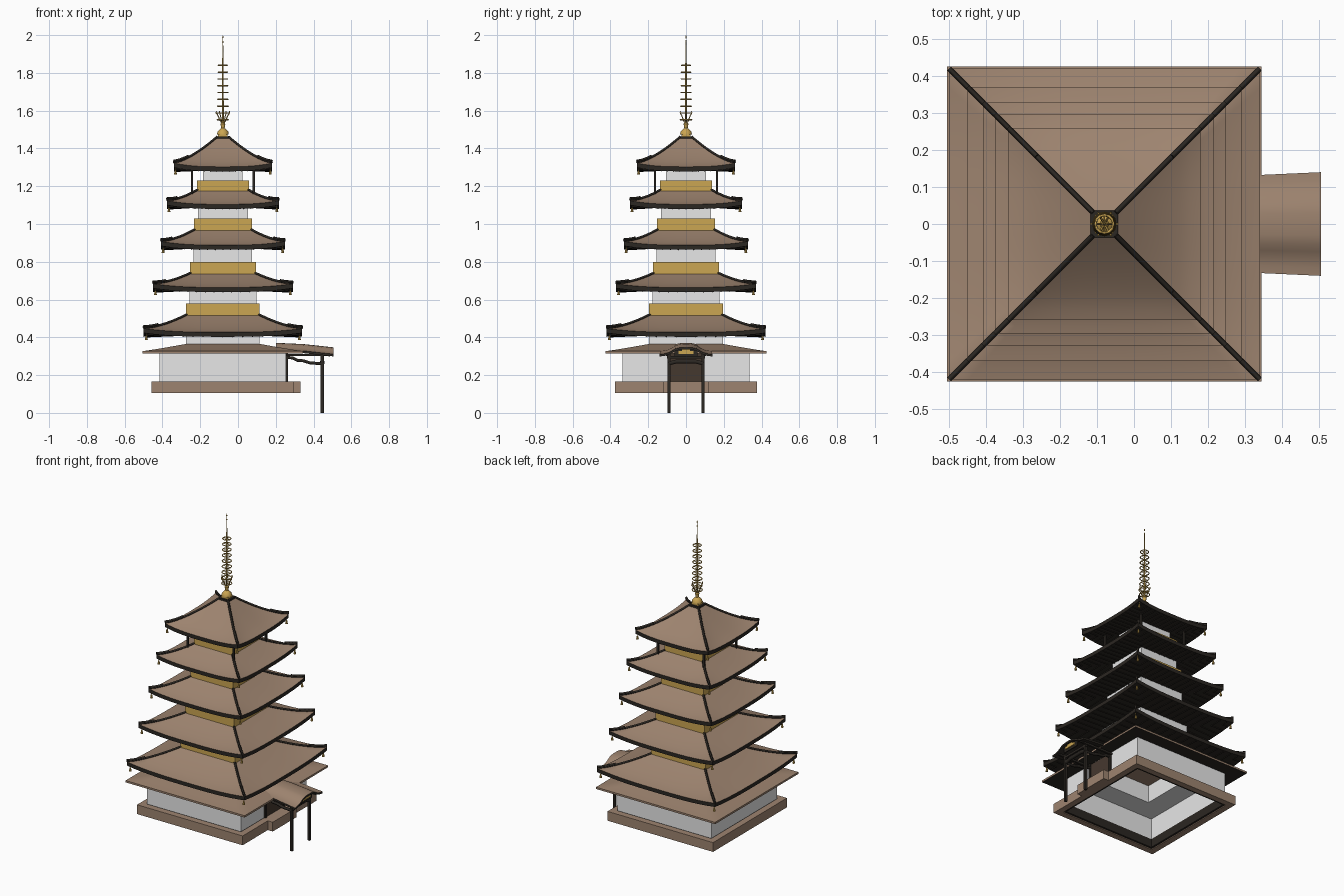
import bpy, bmesh, math
from mathutils import Vector

if "Cube" in bpy.data.objects:
    bpy.data.objects.remove(bpy.data.objects["Cube"])

CX = -0.08  # tower axis


def mat(name, r, g, b):
    m = bpy.data.materials.new(name)
    m.diffuse_color = (r, g, b, 1)
    m.use_nodes = True
    m.node_tree.nodes["Principled BSDF"].inputs["Base Color"].default_value = m.diffuse_color
    return m


BROWN = mat("roof_brown", 0.34, 0.23, 0.16)
WHITE = mat("plaster_white", 0.8, 0.8, 0.8)
GOLD = mat("gold", 0.6, 0.38, 0.085)
DARK = mat("dark_timber", 0.024, 0.02, 0.016)
DOOR = mat("door_brown", 0.06, 0.04, 0.028)


def finish(name, bm, mats, smooth=None):
    bmesh.ops.recalc_face_normals(bm, faces=bm.faces)
    me = bpy.data.meshes.new(name)
    bm.to_mesh(me)
    bm.free()
    for m in mats:
        me.materials.append(m)
    ob = bpy.data.objects.new(name, me)
    bpy.context.collection.objects.link(ob)
    if smooth:
        bpy.ops.object.select_all(action='DESELECT')
        ob.select_set(True)
        bpy.context.view_layer.objects.active = ob
        bpy.ops.object.shade_smooth_by_angle(angle=math.radians(smooth))
    return ob


def box(name, lo, hi, m):
    bm = bmesh.new()
    bmesh.ops.create_cube(bm, size=1)
    for v in bm.verts:
        v.co = [(a + b) / 2 + c * (b - a) for a, b, c in zip(lo, hi, v.co)]
    return finish(name, bm, [m])


def square(name, h, z0, z1, m):
    return box(name, (CX - h, -h, z0), (CX + h, h, z1), m)


def square_ring(name, ho, hi, z0, z1, m):
    bm = bmesh.new()
    loops = [[bm.verts.new((CX + sx * h, sy * h, z)) for sx, sy in ((-1, -1), (1, -1), (1, 1), (-1, 1))]
             for h, z in ((ho, z0), (ho, z1), (hi, z1), (hi, z0))]
    for k in range(4):
        a, b = loops[k], loops[(k + 1) % 4]
        for i in range(4):
            bm.faces.new((a[i], a[(i + 1) % 4], b[(i + 1) % 4], b[i]))
    return finish(name, bm, [m])


def bars(name, paths, r, m, res=0):
    cu = bpy.data.curves.new(name, 'CURVE')
    cu.dimensions = '3D'
    cu.bevel_depth, cu.bevel_resolution, cu.use_fill_caps = r, res, True
    for path in paths:
        sp = cu.splines.new('POLY')
        sp.points.add(len(path) - 1)
        for p, c in zip(sp.points, path):
            p.co = (*c, 1)
    cu.materials.append(m)
    ob = bpy.data.objects.new(name, cu)
    bpy.context.collection.objects.link(ob)
    return ob


def lathe(name, profile, n, m, smooth=None):
    bm = bmesh.new()
    rings = [[bm.verts.new((CX + r * math.cos(2 * math.pi * i / n), r * math.sin(2 * math.pi * i / n), z))
              for i in range(n)] for r, z in profile]
    for a, b in zip(rings, rings[1:]):
        for i in range(n):
            bm.faces.new((a[i], a[(i + 1) % n], b[(i + 1) % n], b[i]))
    bm.faces.new(rings[0])
    bm.faces.new(rings[-1])
    return finish(name, bm, [m], smooth)


def turn(x, y, q):
    for _ in range(q):
        x, y = -y, x
    return CX + x, y


def roof(name, ro, ri, zt, ze, lift, th, power, trim=True):
    def rise(t, s):
        return lift * abs(s) ** 3 * t * t

    def top(t, s):
        return ze + (zt - ze) * (1 - t) ** power + rise(t, s)

    def under(t, s):
        return ze - th + 0.01 * (1 - t) + rise(t, s)

    NT, NS = 8, 16
    bm = bmesh.new()
    for q in range(4):
        grids = []
        for f in (top, under):
            grids.append([[bm.verts.new((*turn((ri + (ro - ri) * i / NT) * (2 * j / NS - 1),
                          -(ri + (ro - ri) * i / NT), q), f(i / NT, 2 * j / NS - 1)))
                          for j in range(NS + 1)] for i in range(NT + 1)])
        for k, g in enumerate(grids):
            for i in range(NT):
                for j in range(NS):
                    bm.faces.new((g[i][j], g[i][j + 1], g[i + 1][j + 1], g[i + 1][j])).material_index = k
        # eave edge
        a, b = grids[0][-1], grids[1][-1]
        for j in range(NS):
            bm.faces.new((a[j], a[j + 1], b[j + 1], b[j])).material_index = 1 if trim else 0
    bmesh.ops.remove_doubles(bm, verts=bm.verts, dist=1e-5)
    finish(name, bm, [BROWN, DARK], 30)
    if not trim:
        return
    # hip ridges, with a raised outer part
    hips, ends, rafters, hangers = [], [], [], []
    for q in range(4):
        pts = []
        for i in range(13):
            t = i / 12
            h = ri + (ro - ri) * t
            pts.append((*turn(h, -h, q), top(t, 1) + 0.004))
        hips.append(pts)
        ends.append([(x, y, z + 0.007) for x, y, z in pts[8:]])
        for j in range(-7, 8):
            s = j / 8
            a = max(ri, ro * 0.45, abs(s) * ro)
            t = (a - ri) / (ro - ri)
            rafters.append([(*turn(s * ro, -a, q), under(t, s)),
                            (*turn(s * ro, -ro * 0.97, q), under(0.96, s))])
        # wind bell under each corner
        x, y = turn(ro * 0.965, -ro * 0.965, q)
        zb = under(1, 1)
        hangers.append([(x, y, zb + 0.005), (x, y, zb - 0.02)])
        bm = bmesh.new()
        bmesh.ops.create_cone(bm, cap_ends=True, segments=8, radius1=0.008, radius2=0.004, depth=0.022)
        bmesh.ops.translate(bm, verts=bm.verts, vec=(x, y, zb - 0.026))
        finish(name + "_bell", bm, [GOLD])
    bars(name + "_hip_ridges", hips, 0.007, DARK)
    bars(name + "_hip_ends", ends, 0.007, DARK)
    bars(name + "_rafters", rafters, 0.004, DARK)
    bars(name + "_bell_hangers", hangers, 0.0015, GOLD)


# base plinth with a step at the porch
square_ring("base_plinth", 0.377, 0.338, 0.105, 0.165, BROWN)
square_ring("base_inner_rim", 0.338, 0.325, 0.11, 0.165, DARK)
box("base_step", (0.29, -0.12, 0.105), (0.332, 0.12, 0.165), BROWN)

# ground storey
square_ring("ground_wall", 0.335, 0.325, 0.16, 0.325, WHITE)
square_ring("ground_ceiling", 0.33, 0.19, 0.3, 0.306, WHITE)
roof("skirt_roof", 0.425, 0.19, 0.366, 0.327, 0, 0.012, 1.1, trim=False)
square_ring("lower_wall", 0.195, 0.187, 0.3, 0.42, WHITE)
square("lower_ceiling", 0.187, 0.412, 0.418, BROWN)

# main roofs: outer half width, inner half width, top z, eave z
ROOFS = [(0.42, 0.19, 0.517, 0.427), (0.37, 0.17, 0.737, 0.664), (0.328, 0.15, 0.967, 0.888),
         (0.296, 0.135, 1.177, 1.104), (0.26, 0.03, 1.458, 1.303)]
for i, (ro, ri, zt, ze) in enumerate(ROOFS):
    roof(f"roof_{i + 1}", ro, ri, zt, ze, 0.02, 0.024, 1.3)

# upper storeys: gold balcony band and white wall
BANDS = [(0.195, 0.515, 0.58, 0.177, 0.655), (0.175, 0.735, 0.8, 0.155, 0.88),
         (0.153, 0.965, 1.03, 0.132, 1.095), (0.138, 1.175, 1.23, 0.105, 1.296)]
for i, (h, z0, z1, hw, zw) in enumerate(BANDS):
    square(f"balcony_{i + 2}", h, z0 - 0.02, z1, GOLD)
    square(f"wall_{i + 2}", hw, z1 - 0.01, zw, WHITE)
for sx in (-1, 1):
    for sy in (-1, 1):
        x, y = CX + sx * 0.164, sy * 0.164
        box("top_storey_post", (x - 0.006, y - 0.006, 1.15), (x + 0.006, y + 0.006, 1.292), DARK)

# spire
square("spire_base", 0.037, 1.44, 1.463, DARK)
square("spire_box", 0.025, 1.46, 1.475, GOLD)
lathe("spire_bowl", [(0.031, 1.475), (0.029, 1.488), (0.018, 1.5), (0.009, 1.507), (0.013, 1.53), (0.005, 1.54)],
      12, GOLD, 40)
lathe("spire_rod", [(0.005, 1.5), (0.004, 1.85), (0.002, 1.94), (0.001, 1.99)], 8, GOLD, 40)
lathe("spire_lower_jewel", [(0.001, 1.956), (0.004, 1.963), (0.001, 1.972)], 8, GOLD)
lathe("spire_top_jewel", [(0.001, 1.982), (0.004, 1.989), (0.0005, 2.0)], 8, GOLD)
petals, rings, spokes = [], [], []
for k in range(6):
    a = k * math.pi / 3
    petals.append([(CX + r * math.cos(a), r * math.sin(a), z)
                   for r, z in ((0.006, 1.535), (0.016, 1.55), (0.026, 1.575), (0.036, 1.588), (0.034, 1.597))])
for k in range(9):
    z, r = 1.552 + 0.036 * k, 0.03 - 0.0007 * k
    rings.append([(CX + r * math.cos(i * math.pi / 6), r * math.sin(i * math.pi / 6), z) for i in range(12)])
    for a in (0, math.pi / 2):
        c, s = r * math.cos(a), r * math.sin(a)
        spokes.append([(CX - c, -s, z), (CX + c, s, z)])
bars("spire_petals", petals, 0.003, GOLD)
ring_ob = bars("spire_rings", rings, 0.0035, GOLD)
for sp in ring_ob.data.splines:
    sp.use_cyclic_u = True
bars("spire_spokes", spokes, 0.002, GOLD)

# porch roof with a curved gable
half = [(0, 0.036), (0.03, 0.035), (0.055, 0.03), (0.075, 0.018), (0.095, 0.008), (0.118, 0.002), (0.14, 0)]
prof = [(-y, z) for y, z in half[:0:-1]] + half
bm = bmesh.new()
rows = []
for x, z0, w in ((0.2, 0.335, 0.9), (0.35, 0.328, 0.95), (0.505, 0.311, 1)):
    rows.append([[bm.verts.new((x, y * w, z0 + z - d)) for y, z in prof] for d in (0, 0.012)])
for a, b in zip(rows, rows[1:]):
    for k in (0, 1):
        for j in range(len(prof) - 1):
            bm.faces.new((a[k][j], a[k][j + 1], b[k][j + 1], b[k][j])).material_index = k
    for j in (0, -1):
        bm.faces.new((a[0][j], b[0][j], b[1][j], a[1][j])).material_index = 1
for j in range(len(prof) - 1):
    t, u = rows[-1]
    bm.faces.new((t[j], t[j + 1], u[j + 1], u[j])).material_index = 1
finish("porch_roof", bm, [BROWN, DARK], 30)
box("porch_gable_board", (0.478, -0.06, 0.298), (0.486, 0.06, 0.333), DARK)
box("porch_gable_ornament", (0.486, -0.04, 0.312), (0.493, 0.04, 0.328), GOLD)
box("porch_gable_ornament_top", (0.486, -0.022, 0.327), (0.493, 0.022, 0.335), GOLD)

# porch posts, beams and doorway
for s in (-1, 1):
    y = s * 0.09
    box("porch_post", (0.438, y - 0.007, 0), (0.454, y + 0.007, 0.315), DARK)
    box("door_post", (0.252, y - 0.008, 0.16), (0.266, y + 0.008, 0.325), DARK)
    box("porch_eave_beam", (0.25, s * 0.1 - 0.006, 0.3), (0.49, s * 0.1 + 0.006, 0.312), DARK)
bars("porch_curved_beams", [[(0.262, s * 0.09, 0.293), (0.29, s * 0.09, 0.291), (0.315, s * 0.09, 0.278),
     (0.345, s * 0.09, 0.276), (0.38, s * 0.09, 0.265), (0.446, s * 0.09, 0.26)] for s in (-1, 1)], 0.009, DARK, 1)
bars("porch_front_beam", [[(0.446, -0.09, 0.262), (0.446, -0.05, 0.272), (0.446, 0.05, 0.272),
     (0.446, 0.09, 0.262)]], 0.012, DARK, 1)
box("porch_lintel", (0.438, -0.1, 0.288), (0.454, 0.1, 0.302), DARK)
box("door", (0.25, -0.088, 0.165), (0.259, 0.088, 0.315), DOOR)
